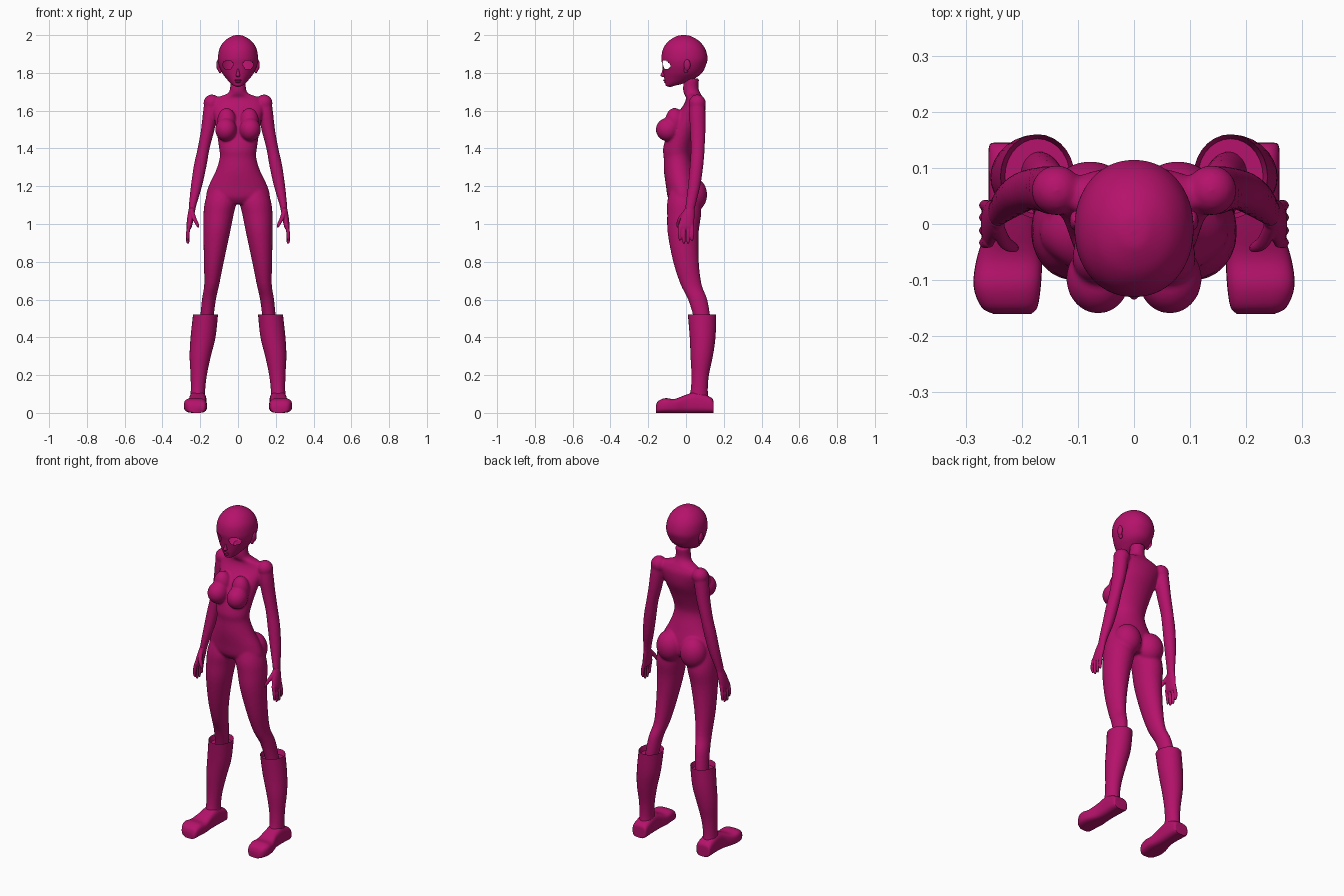
import bpy, bmesh, math
from mathutils import Matrix, Vector

magenta = bpy.data.materials.new("magenta")
magenta.diffuse_color = (0.46, 0.006, 0.145, 1)


def spline(keys, steps):
    """Catmull-Rom through the key rings."""
    k = [keys[0]] + list(keys) + [keys[-1]]
    out = []
    for i in range(1, len(k) - 2):
        for j in range(steps):
            t = j / steps
            out.append([0.5 * (2 * b + (c - a) * t + (2 * a - 5 * b + 4 * c - d) * t * t
                               + (3 * b - a - 3 * c + d) * t ** 3)
                        for a, b, c, d in zip(*k[i - 1:i + 3])])
    return out + [list(keys[-1])]


def loft(bm, keys, axis="z", power=2, side=1, n=24, steps=4):
    """Skin rings (x, y, z, rx, r2) that lie across the z or y axis."""
    rings = []
    for x, y, z, rx, r2 in spline(keys, steps):
        ring = []
        for i in range(n):
            a = 2 * math.pi * i / n
            c, s = math.cos(a), math.sin(a)
            u = math.copysign(abs(c) ** (2 / power), c) * rx
            v = math.copysign(abs(s) ** (2 / power), s) * r2
            p = (x + u, y + v, z) if axis == "z" else (x + u, y, z + v)
            ring.append(bm.verts.new((p[0] * side, p[1], p[2])))
        rings.append(ring)
    faces = [bm.faces.new(rings[0]), bm.faces.new(rings[-1])]
    for a, b in zip(rings, rings[1:]):
        for i in range(n):
            j = (i + 1) % n
            faces.append(bm.faces.new((a[i], a[j], b[j], b[i])))
    bmesh.ops.recalc_face_normals(bm, faces=faces)
    return faces


def ball(bm, center, radii, side=1):
    m = Matrix.Translation((center[0] * side, center[1], center[2])) @ Matrix.Diagonal((*radii, 1))
    bmesh.ops.create_uvsphere(bm, u_segments=24, v_segments=16, radius=1, matrix=m)


def finish(name, bm, voxel=0, smooth=0, angle=50):
    """Make the object; with a voxel size, fuse its parts into one skin."""
    me = bpy.data.meshes.new(name)
    bm.to_mesh(me)
    bm.free()
    me.materials.append(magenta)
    ob = bpy.data.objects.new(name, me)
    bpy.context.collection.objects.link(ob)
    bpy.ops.object.select_all(action="DESELECT")
    ob.select_set(True)
    bpy.context.view_layer.objects.active = ob
    bpy.ops.object.shade_smooth_by_angle(angle=math.radians(angle))
    if voxel:
        r = ob.modifiers.new("fuse", "REMESH")
        r.mode, r.voxel_size, r.use_smooth_shade = "VOXEL", voxel, True
        s = ob.modifiers.new("soften", "SMOOTH")
        s.factor, s.iterations = 0.5, smooth
    return ob


# Body: torso and neck
bm = bmesh.new()
loft(bm, [(0, .03, 1.77, .042, .040), (0, .025, 1.72, .042, .041), (0, .033, 1.69, .056, .044),
          (0, .045, 1.668, .115, .045), (0, .045, 1.63, .138, .058), (0, .015, 1.56, .125, .08),
          (0, -.02, 1.48, .112, .08), (0, -.045, 1.40, .100, .076), (0, -.045, 1.35, .097, .073),
          (0, -.036, 1.28, .118, .081), (0, -.02, 1.20, .156, .086), (0, -.014, 1.14, .168, .082),
          (0, -.01, 1.105, .13, .06)], n=32)
for s in (1, -1):
    # chest and seat
    ball(bm, (.064, -.097, 1.5), (.057, .063, .062), s)
    ball(bm, (.060, -.06, 1.545), (.05, .05, .07), s)
    ball(bm, (.078, .038, 1.155), (.078, .074, .09), s)
    # legs
    loft(bm, [(.085, -.01, 1.2, .065, .07), (.092, -.012, 1.12, .083, .087),
              (.103, -.01, 1.05, .080, .090), (.113, -.015, .95, .070, .082),
              (.128, 0, .80, .053, .068), (.139, .027, .68, .040, .056),
              (.154, .062, .60, .037, .051), (.166, .085, .50, .035, .044),
              (.18, .09, .42, .030, .040)], side=s)
    # shoulders and arms
    ball(bm, (.138, .06, 1.64), (.045, .045, .046), s)
    loft(bm, [(.14, .06, 1.65, .038, .04), (.148, .06, 1.58, .039, .043),
              (.160, .062, 1.50, .036, .041), (.182, .062, 1.40, .032, .037),
              (.200, .056, 1.31, .034, .036), (.220, .043, 1.20, .030, .033),
              (.240, .024, 1.10, .020, .027), (.245, .019, 1.06, .017, .026)], side=s)
finish("body", bm, .006, 8)

# Hands: palm, four fingers and thumb
for s, label in ((1, "left"), (-1, "right")):
    bm = bmesh.new()
    loft(bm, [(.243, .021, 1.085, .017, .025), (.25, .010, 1.04, .018, .035),
              (.258, 0, .99, .015, .041), (.260, 0, .972, .010, .039)], side=s)
    for y, tip in ((-.032, .912), (-.011, .895), (.011, .895), (.032, .91)):
        loft(bm, [(.258, y, .995, .010, .0105), (.266, y * 1.05, .95, .010, .0095),
                  (.266, y, tip + .012, .0085, .008), (.264, y, tip, .004, .004)], side=s, n=12)
    loft(bm, [(.245, 0, 1.07, .012, .013), (.232, -.03, 1.03, .012, .013),
              (.217, -.041, 1.0, .010, .010), (.209, -.043, .98, .005, .005)], side=s, n=12)
    finish(label + "_hand", bm, .003, 3)

# Head shell, with open eye sockets
bm = bmesh.new()
loft(bm, [(0, -.012, 2.0, .004, .004), (0, -.012, 1.995, .030, .035), (0, -.011, 1.97, .070, .079),
          (0, -.010, 1.93, .097, .110), (0, -.008, 1.88, .106, .122), (0, -.010, 1.84, .101, .115),
          (0, -.017, 1.80, .084, .102), (0, -.035, 1.77, .062, .080), (0, -.060, 1.745, .040, .050),
          (0, -.083, 1.732, .022, .023), (0, -.085, 1.726, .006, .006)], n=112, steps=9, power=2.1)
holes = []
for f in bm.faces:
    c = f.calc_center_median()
    if c.y < -.02 and ((abs(c.x) - .053) / .027) ** 2 + ((c.z - 1.844) / .024) ** 2 < 1:
        holes.append(f)
bmesh.ops.delete(bm, geom=holes, context="FACES")
finish("head", bm)

# Face details and ears
bm = bmesh.new()
loft(bm, [(0, -.118, 1.825, .004, .005), (0, -.119, 1.80, .008, .010),
          (0, -.119, 1.786, .011, .016), (0, -.114, 1.777, .006, .008)], n=16)
finish("nose", bm)
bm = bmesh.new()
ball(bm, (0, -.113, 1.761), (.018, .008, .005))
ball(bm, (0, -.109, 1.752), (.014, .009, .005))
finish("lips", bm)
for s, label in ((1, "left"), (-1, "right")):
    bm = bmesh.new()
    ball(bm, (.104, .006, 1.842), (.011, .018, .030), s)
    ball(bm, (.094, .000, 1.815), (.010, .012, .018), s)
    finish(label + "_ear", bm, .003, 3)

# Boots: hollow-topped shaft and flat-soled foot
for s, label in ((1, "left"), (-1, "right")):
    bm = bmesh.new()
    faces = loft(bm, [(.172, .085, .52, .066, .075), (.185, .088, .40, .066, .068),
                      (.200, .083, .30, .056, .059), (.208, .075, .20, .043, .046),
                      (.212, .070, .12, .038, .045), (.212, .066, .07, .041, .055),
                      (.213, .068, .03, .045, .066)], side=s, n=28)
    rim = faces[0]
    bmesh.ops.inset_region(bm, faces=[rim], thickness=.008)
    bmesh.ops.translate(bm, verts=rim.verts, vec=Vector((0, 0, -.03)))
    finish(label + "_boot_shaft", bm)

    bm = bmesh.new()
    profile = [(.145, .05, .213, .036), (.135, .08, .213, .046), (.06, .11, .213, .046),
               (0, .096, .215, .047), (-.06, .074, .222, .058), (-.11, .078, .226, .060),
               (-.148, .062, .222, .050), (-.16, .036, .217, .034)]
    loft(bm, [(x, y, top / 2, r, top / 2) for y, top, x, r in profile],
         axis="y", power=3.2, side=s, n=32)
    finish(label + "_boot_foot", bm)
